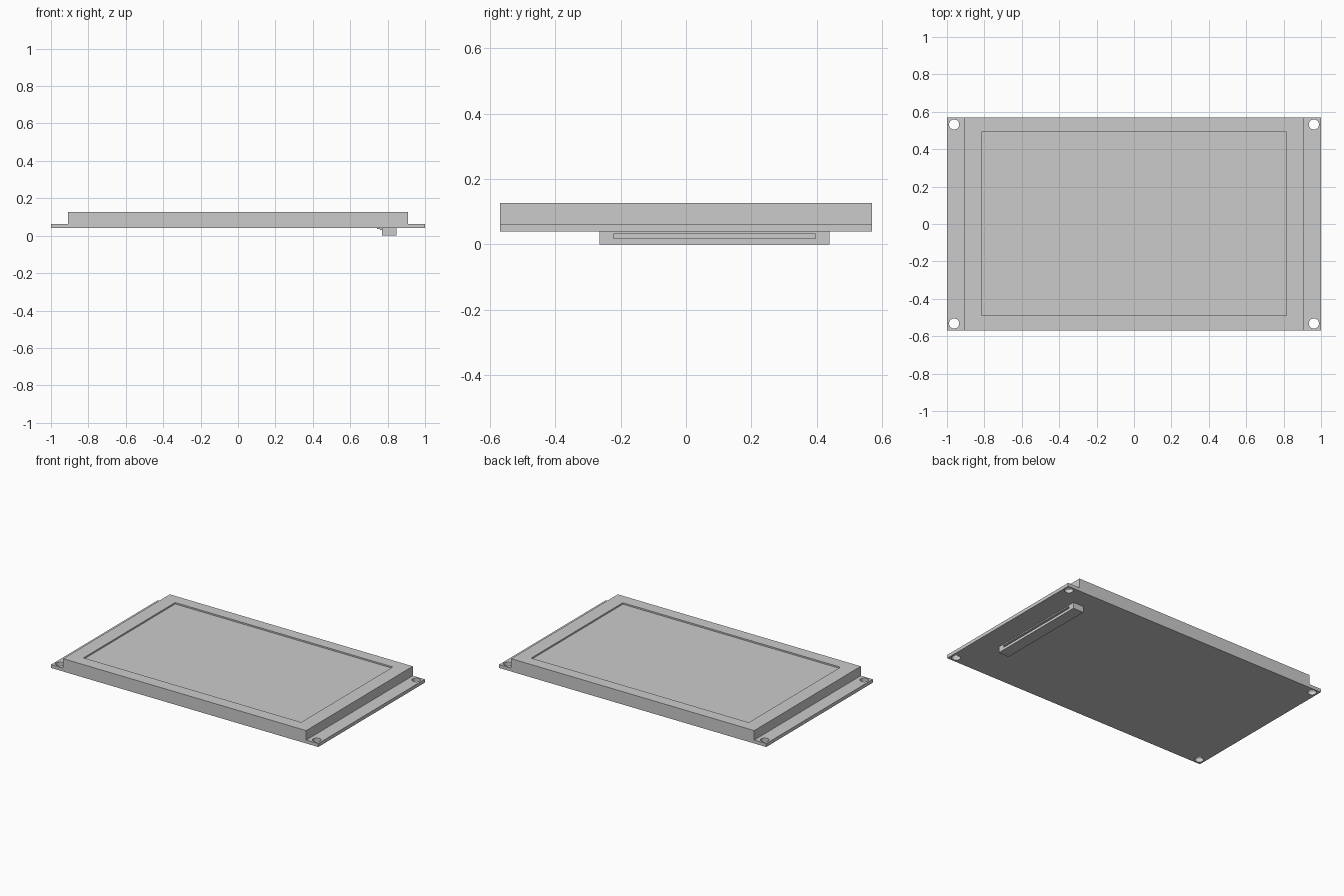
import bpy, bmesh
from mathutils import Vector

if "Cube" in bpy.data.objects:
    bpy.data.objects.remove(bpy.data.objects["Cube"])


def add_box(bm, lo, hi):
    lo, hi = Vector(lo), Vector(hi)
    geo = bmesh.ops.create_cube(bm, size=1)
    for v in geo["verts"]:
        v.co = Vector(v.co[i] * (hi[i] - lo[i]) + (lo[i] + hi[i]) / 2 for i in range(3))


def finish(name, bm):
    mesh = bpy.data.meshes.new(name)
    bm.to_mesh(mesh)
    bm.free()
    ob = bpy.data.objects.new(name, mesh)
    bpy.context.collection.objects.link(ob)
    return ob


def box(name, lo, hi):
    bm = bmesh.new()
    add_box(bm, lo, hi)
    return finish(name, bm)


def cut(ob, cutter):
    cutter.hide_render = True
    mod = ob.modifiers.new("cut", "BOOLEAN")
    mod.operation, mod.solver, mod.object = "DIFFERENCE", "EXACT", cutter
    bpy.context.view_layer.objects.active = ob
    bpy.ops.object.modifier_apply(modifier=mod.name)
    bpy.data.objects.remove(cutter)


# circuit board with four mounting holes
board = box("circuit_board", (-1, -0.57, 0.04), (1, 0.57, 0.063))
bm = bmesh.new()
for x in (-0.962, 0.962):
    for y in (-0.532, 0.532):
        geo = bmesh.ops.create_cone(bm, cap_ends=True, segments=32,
                                    radius1=0.027, radius2=0.027, depth=0.1)
        bmesh.ops.translate(bm, verts=geo["verts"], vec=(x, y, 0.05))
cut(board, finish("hole_cutter", bm))

# display block with a shallow recessed screen
display = box("display_frame", (-0.91, -0.57, 0.063), (0.91, 0.57, 0.127))
cut(display, box("screen_cutter", (-0.815, -0.488, 0.117), (0.815, 0.492, 0.2)))

# ribbon cable connector under the board, slot facing outwards
connector = box("ribbon_connector", (0.77, -0.265, 0), (0.848, 0.44, 0.04))
cut(connector, box("slot_cutter", (0.80, -0.222, 0.018), (0.9, 0.396, 0.032)))

# row of solder leads behind the connector
bm = bmesh.new()
for i in range(40):
    y = -0.202 + i * 0.577 / 39
    add_box(bm, (0.743, y - 0.003, 0.036), (0.772, y + 0.003, 0.04))
    add_box(bm, (0.760, y - 0.003, 0.030), (0.772, y + 0.003, 0.036))
finish("connector_leads", bm)

for ob in bpy.context.scene.objects:
    ob.select_set(True)
bpy.context.view_layer.objects.active = board
bpy.ops.object.shade_smooth_by_angle()
